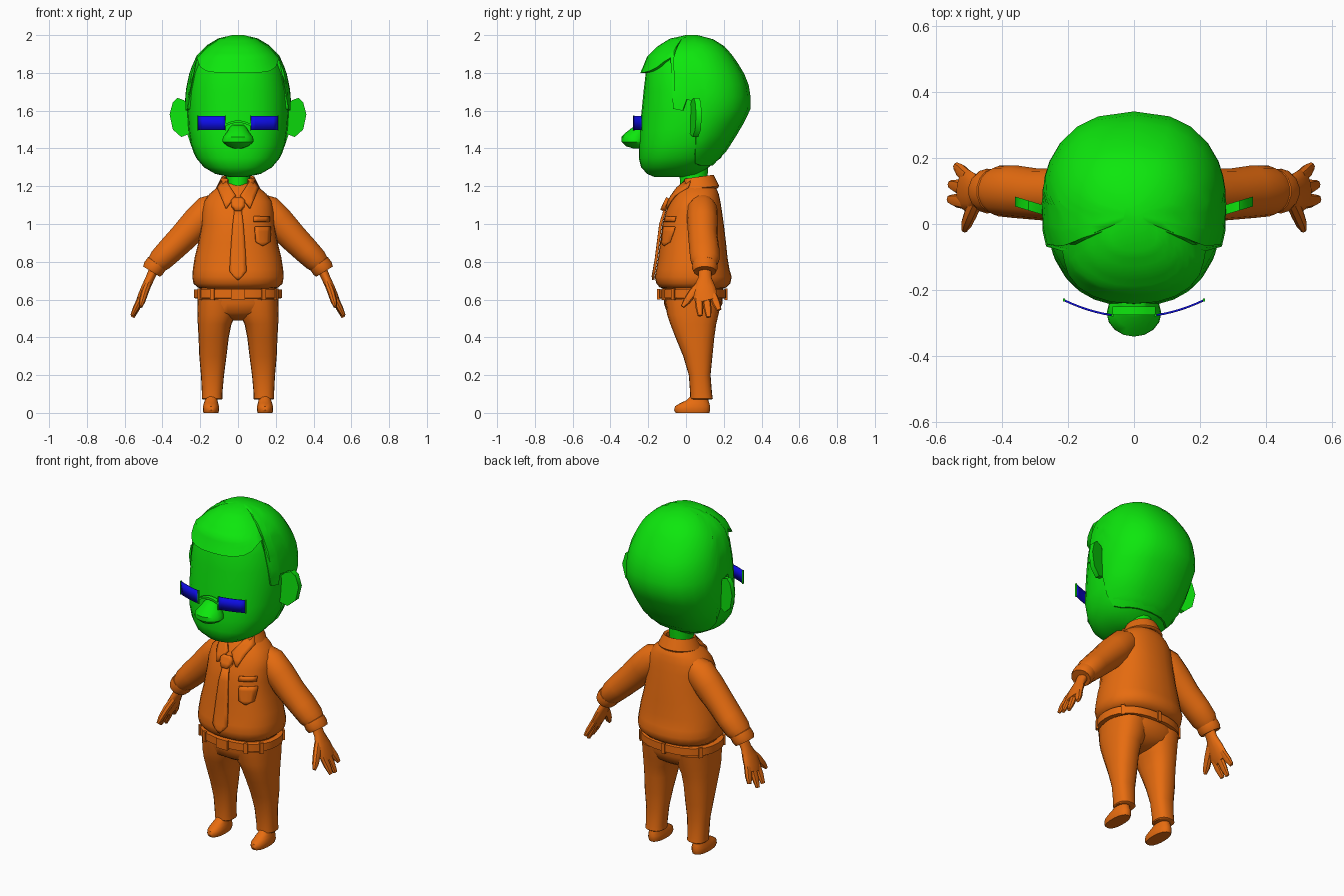
import bpy, bmesh, math
from mathutils import Vector


def material(name, color):
    m = bpy.data.materials.new(name)
    m.diffuse_color = (*color, 1)
    return m


GREEN = material("green", (0.004, 0.8, 0.004))
ORANGE = material("orange", (0.8, 0.15, 0.005))
BLUE = material("blue", (0.004, 0.004, 0.8))


def finish(name, bm, mat, thick=0, angle=40):
    bmesh.ops.recalc_face_normals(bm, faces=bm.faces[:])
    me = bpy.data.meshes.new(name)
    bm.to_mesh(me)
    bm.free()
    ob = bpy.data.objects.new(name, me)
    bpy.context.collection.objects.link(ob)
    me.materials.append(mat)
    if thick:
        mod = ob.modifiers.new("thickness", 'SOLIDIFY')
        mod.thickness = thick
        mod.offset = 0
    bpy.ops.object.select_all(action='DESELECT')
    ob.select_set(True)
    bpy.context.view_layer.objects.active = ob
    bpy.ops.object.shade_smooth_by_angle(angle=math.radians(angle))
    return ob


def skin(name, rows, mat, closed=True, caps=True, thick=0, angle=40):
    """Join rows of points into a surface."""
    bm = bmesh.new()
    vs = [[bm.verts.new(p) for p in r] for r in rows]
    n = len(rows[0])
    for a, b in zip(vs, vs[1:]):
        for i in range(n if closed else n - 1):
            j = (i + 1) % n
            bm.faces.new((a[i], a[j], b[j], b[i]))
    if caps and closed:
        bm.faces.new(vs[0])
        bm.faces.new(vs[-1])
    return finish(name, bm, mat, thick, angle)


def section(table, z):
    """Interpolate a profile of (z, half width, front y, back y[, centre x])."""
    table = sorted(table)
    z = min(max(z, table[0][0]), table[-1][0])
    for a, b in zip(table, table[1:]):
        if z <= b[0]:
            t = (z - a[0]) / (b[0] - a[0])
            return [p + (q - p) * t for p, q in zip(a, b)]


def around(s, th, n=2.3, k=1):
    """Point of a rounded section; th = 0 faces the front."""
    sx, cy = math.sin(th), -math.cos(th)
    px = math.copysign(abs(sx) ** (2 / n), sx)
    py = math.copysign(abs(cy) ** (2 / n), cy)
    cx = s[4] if len(s) > 4 else 0
    return Vector((cx + s[1] * k * px, (s[2] + s[3]) / 2 + (s[3] - s[2]) / 2 * k * py, s[0]))


def loft(name, table, mat, n=2.3, seg=28, **kw):
    rows = [[around(s, i * math.tau / seg, n) for i in range(seg)] for s in table]
    return skin(name, rows, mat, **kw)


def tube(name, path, mat, seg=14):
    """Path points: (x, y, z, radius along y, radius across)."""
    rows = []
    for i, p in enumerate(path):
        d = Vector(path[min(i + 1, len(path) - 1)][:3]) - Vector(path[max(i - 1, 0)][:3])
        v = d.cross(Vector((0, 1, 0))).normalized()
        u = v.cross(d).normalized()
        rows.append([Vector(p[:3]) + u * p[3] * math.cos(a) + v * p[4] * math.sin(a)
                     for a in (k * math.tau / seg for k in range(seg))])
    return skin(name, rows, mat)


def box(name, size, loc, mat, rot=0):
    bm = bmesh.new()
    bmesh.ops.create_cube(bm, size=1)
    bmesh.ops.scale(bm, vec=size, verts=bm.verts)
    ob = finish(name, bm, mat)
    ob.location, ob.rotation_euler[2] = loc, rot
    return ob


# ---- head
HEAD = [(1.25, .05, -.17, .03), (1.265, .12, -.205, .07), (1.30, .18, -.238, .12),
        (1.35, .222, -.25, .185), (1.42, .25, -.25, .225), (1.5, .262, -.245, .28),
        (1.6, .27, -.235, .328), (1.7, .266, -.225, .33), (1.8, .245, -.213, .29),
        (1.88, .21, -.19, .235), (1.93, .16, -.14, .19), (1.965, .10, -.08, .13),
        (1.98, .03, 0, .06)]
loft("head", HEAD, GREEN, n=2.3)

# ---- hair cap whose lower edge varies around the head
EDGE = [(0, 1.8), (12, 1.8), (24, 1.803), (36, 1.81), (48, 1.83), (58, 1.86), (67, 1.88),
        (70, 1.61), (80, 1.6), (83, 1.66), (92, 1.64), (98, 1.47), (106, 1.37), (116, 1.32),
        (130, 1.31), (145, 1.31), (160, 1.31), (180, 1.31)]
edge = EDGE + [(360 - d, z) for d, z in EDGE[-2:0:-1]]
hair = []
for r in range(-1, 13):
    t = max(r, 0) / 12
    row = []
    for d, low in edge:
        z = low + (1.98 - low) * (1 - (1 - t) ** 1.4)
        k = 1.045 + (.07 * (1 - t) ** 2 if low > 1.7 else 0)
        p = around(section(HEAD, z), math.radians(d), 2.3, .95 if r < 0 else k)
        p.z += .02 * t
        row.append(p)
    hair.append(row)
skin("hair", hair, GREEN)

# ---- ears: slanted slabs
EAR = [(.25, 1.62), (.285, 1.655), (.32, 1.668), (.345, 1.645), (.362, 1.58),
       (.345, 1.5), (.30, 1.46), (.25, 1.48)]
for s, side in ((1, "left"), (-1, "right")):
    skin(side + "_ear", [[(s * x, .035 + (x - .25) * .3 + o, z) for x, z in EAR]
                         for o in (-.015, .015)], GREEN)

# ---- nose
loft("nose", [(1.4, .02, -.28, -.22), (1.412, .055, -.318, -.2), (1.435, .083, -.342, -.2),
              (1.46, .08, -.342, -.2), (1.485, .06, -.318, -.2), (1.51, .045, -.285, -.2),
              (1.525, .03, -.26, -.2)], GREEN, n=2, seg=16)


# ---- glasses: curved lenses with thin frame ends and a bridge
def lens_y(x):
    return -.282 + 1.12 * x * x


for s, side in ((1, "left"), (-1, "right")):
    xs = [.068 + .142 * i / 6 for i in range(7)]
    skin(side + "_lens", [[(s * x, lens_y(x), z) for x in xs] for z in (1.497, 1.572)],
         BLUE, closed=False, thick=.006)
    for x in (.066, .213):
        box(side + "_frame_end", (.006, .009, .08), (s * x, lens_y(x), 1.534), GREEN)
skin("glasses_bridge", [[(x, -.276 + o, 1.548 - 4 * x * x + h) for x in
                         (-.066, -.04, -.02, 0, .02, .04, .066)]
                        for o, h in ((0, -.012), (0, 0), (.025, 0), (.025, -.012), (0, -.012))],
     GREEN, closed=False)

# ---- neck
loft("neck", [(1.1, .055, -.05, .1), (1.2, .062, -.03, .11), (1.33, .07, -.04, .12)],
     GREEN, n=2, seg=16)

# ---- shirt
SHIRT = [(.655, .19, -.11, .19), (.665, .215, -.14, .215), (.685, .236, -.157, .235),
         (.72, .242, -.166, .242), (.76, .239, -.158, .23), (.82, .23, -.148, .22),
         (.9, .21, -.138, .212), (1.0, .193, -.125, .2), (1.07, .19, -.105, .19),
         (1.12, .18, -.082, .182), (1.16, .15, -.06, .173), (1.19, .115, -.04, .16),
         (1.215, .075, -.02, .13)]
loft("shirt", SHIRT, ORANGE)


def plate(name, rows, off, thick=.009):
    """Rows of (z, x0, x1) laid on the front of the shirt."""
    out = []
    for z, x0, x1 in rows:
        s = section(SHIRT, z)
        row = []
        for i in range(5):
            x = x0 + (x1 - x0) * i / 4
            c = (1 - min(abs(x) / s[1], .98) ** 2.3) ** (1 / 2.3)
            row.append((x, (s[2] + s[3]) / 2 - (s[3] - s[2]) / 2 * c - off, z))
        out.append(row)
    skin(name, out, ORANGE, closed=False, thick=thick, angle=30)


# ---- tie, pocket, collar
plate("tie", [(1.08, -.018, .018), (1.0, -.028, .028), (.9, -.036, .036), (.82, -.041, .041),
              (.75, -.045, .045), (.725, -.025, .025), (.705, -.004, .004)], .01, .014)
plate("tie_knot", [(1.135, -.02, .02), (1.12, -.036, .036), (1.095, -.034, .034),
                   (1.07, -.016, .016)], .018, .03)
plate("pocket", [(.985, .09, .172), (.96, .09, .172), (.905, .094, .168), (.885, .128, .134)], .004)
plate("pocket_bar", [(1.04, .083, .165), (1.012, .083, .165)], .004)
for s, side in ((1, "left"), (-1, "right")):
    plate(side + "_collar_flap", [(1.225, s * .06, s * .09), (1.19, s * .038, s * .108),
                                  (1.15, s * .012, s * .092), (1.12, s * .034, s * .08),
                                  (1.085, s * .06, s * .066)], .01, .012)
collar = []
for k, drop in ((.85, -.01), (.85, .035), (.95, .04), (1.25, -.015), (1.15, -.025)):
    row = []
    for i in range(21):
        a = math.radians(40 + 280 * i / 20)
        row.append((.09 * k * math.sin(a), .06 - .09 * k * math.cos(a),
                    1.205 + drop - .012 * math.cos(a)))
    collar.append(row)
skin("collar", collar, ORANGE, closed=False, thick=.008)

# ---- arms, cuffs, hands
for s, side in ((1, "left"), (-1, "right")):
    def limb(part, pts, mat=ORANGE, seg=14):
        tube(side + "_" + part, [(s * p[0], *p[1:]) for p in pts], mat, seg)
    limb("sleeve", [(.1, .085, 1.11, .06, .06), (.15, .085, 1.075, .082, .085),
                    (.215, .088, 1.01, .082, .085), (.29, .09, .93, .078, .078),
                    (.36, .098, .86, .08, .072), (.41, .1, .81, .077, .066),
                    (.435, .1, .785, .062, .055)])
    limb("cuff", [(.425, .1, .795, .052, .046), (.43, .1, .79, .066, .059),
                  (.447, .1, .765, .068, .06), (.458, .1, .748, .06, .053),
                  (.455, .1, .752, .035, .03)])
    limb("palm", [(.44, .1, .77, .034, .027), (.465, .1, .715, .036, .024),
                  (.488, .098, .665, .058, .024), (.508, .102, .62, .064, .023),
                  (.522, .112, .59, .055, .018)])
    limb("thumb", [(.478, .075, .68, .025, .02), (.495, .035, .635, .024, .02),
                   (.508, .003, .59, .02, .017), (.515, -.018, .562, .01, .009)], seg=8)
    for n, (y0, y1, x1, z1) in enumerate(((.065, .075, .56, .515), (.105, .12, .557, .507),
                                          (.142, .175, .54, .545))):
        limb("finger_%d" % (n + 1), [(.505, y0, .625, .022, .018),
                                     (.505 + (x1 - .505) * .6, y0 + (y1 - y0) * .6,
                                      .625 + (z1 - .625) * .6, .021, .017),
                                     (x1, y1, z1, .013, .01)], seg=8)

# ---- trousers: hips and legs
loft("hips", [(.49, .03, -.01, .1), (.505, .1, -.06, .135), (.53, .19, -.1, .17),
              (.58, .213, -.117, .193), (.66, .205, -.12, .195)], ORANGE)
LEG = [(.07, .05, .03, .135, .137), (.075, .055, .022, .142, .137), (.1, .054, .022, .138, .137),
       (.2, .061, .015, .13, .135), (.3, .072, -.015, .14, .133), (.4, .08, -.056, .15, .129),
       (.47, .089, -.083, .16, .124), (.52, .102, -.1, .172, .113), (.6, .105, -.112, .188, .108)]
SHOE = [(0, .04, -.055, .123, .143), (.015, .044, -.063, .128, .143), (.035, .043, -.058, .128, .143),
        (.052, .038, -.03, .123, .143), (.068, .034, .005, .118, .142), (.1, .03, .035, .115, .14)]
for s, side in ((1, "left"), (-1, "right")):
    loft(side + "_leg", [(*r[:4], s * r[4]) for r in LEG], ORANGE, n=2.4, seg=20)
    loft(side + "_shoe", [(*r[:4], s * r[4]) for r in SHOE], ORANGE, n=2.3, seg=18)

# ---- belt, buckle and loops
BELT = [(.606, .222, -.13, .203), (.608, .234, -.143, .212), (.652, .234, -.143, .212),
        (.654, .215, -.13, .2)]
loft("belt", BELT, ORANGE)
box("buckle", (.072, .018, .056), (0, -.145, .628), ORANGE)
for d in (32, 58, 125, 180, 235, 302, 328):
    th = math.radians(d)
    p, q = around(BELT[1], th), around(BELT[1], th + .05)
    box("belt_loop", (.022, .014, .06), (p.x, p.y, .628), ORANGE, math.atan2(q.y - p.y, q.x - p.x))
